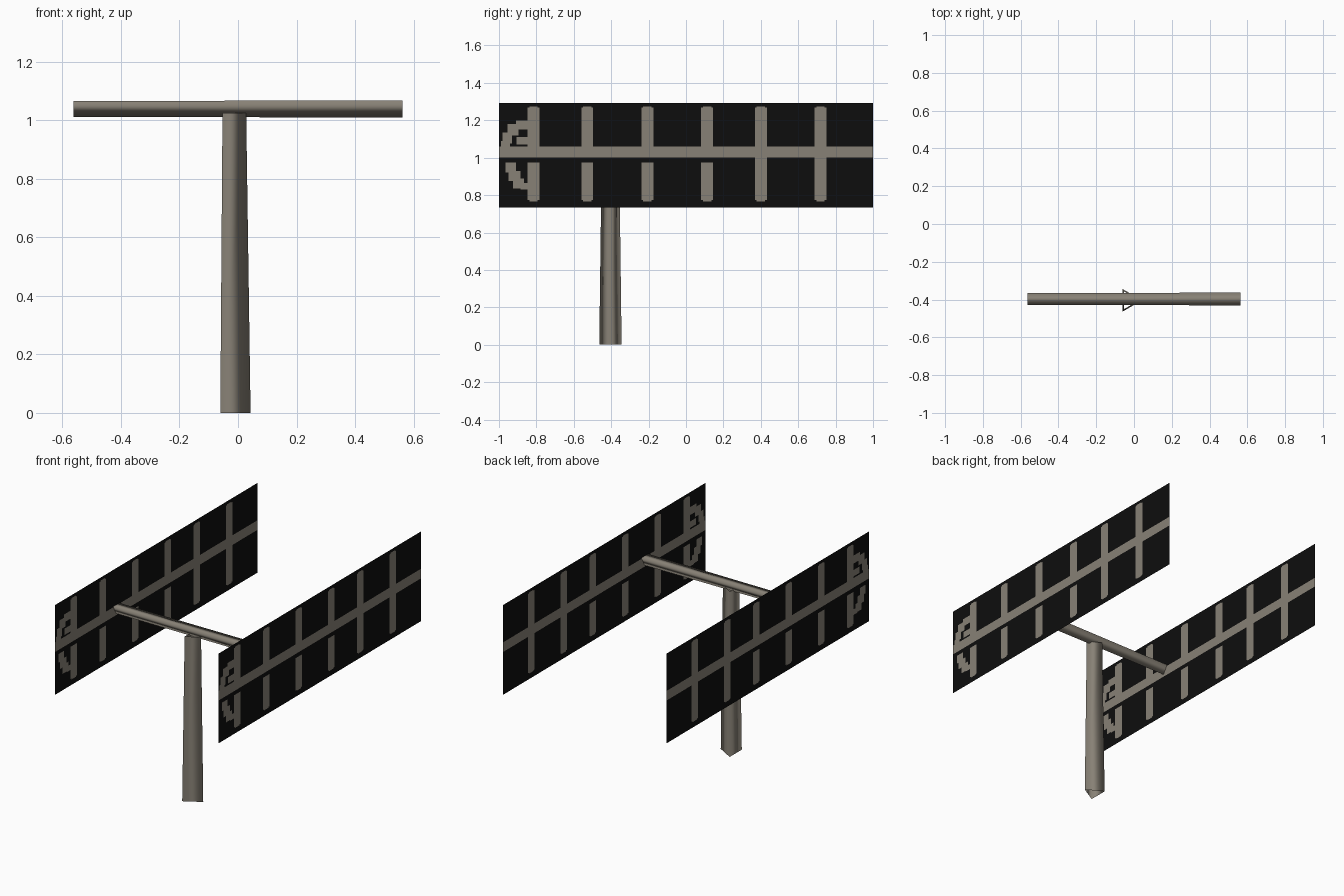
import bpy, bmesh, math
from mathutils import Vector

if "Cube" in bpy.data.objects:
    bpy.data.objects.remove(bpy.data.objects["Cube"])


def material(name, rgb):
    m = bpy.data.materials.new(name)
    m.diffuse_color = (*rgb, 1)
    m.use_nodes = True
    m.node_tree.nodes["Principled BSDF"].inputs["Base Color"].default_value = m.diffuse_color
    return m


GREY = material("weathered grey metal", (0.245, 0.22, 0.18))
BLACK = material("black panel", (0.004, 0.004, 0.004))


def finish(name, bm, mats, smooth=False):
    me = bpy.data.meshes.new(name)
    bm.to_mesh(me)
    bm.free()
    for m in mats:
        me.materials.append(m)
    for p in me.polygons:
        p.use_smooth = smooth
    ob = bpy.data.objects.new(name, me)
    bpy.context.collection.objects.link(ob)
    return ob


def three_sided_tube(name, a, b, ra, rb, point):
    """Open, tapered three-sided tube from a to b, one corner towards 'point'."""
    a, b, u = Vector(a), Vector(b), Vector(point)
    v = (b - a).normalized().cross(u).normalized()
    bm = bmesh.new()
    rings = []
    for c, r in ((a, ra), (b, rb)):
        rings.append([bm.verts.new(c + r * (math.cos(t) * u + math.sin(t) * v))
                      for t in (0, math.tau / 3, 2 * math.tau / 3)])
    for i in range(3):
        j = (i + 1) % 3
        bm.faces.new((rings[0][i], rings[0][j], rings[1][j], rings[1][i]))
    return finish(name, bm, [GREY], smooth=True)


# Mast and crossbar
three_sided_tube("mast", (-0.026, -0.404, 0), (-0.026, -0.404, 1.025), 0.069, 0.054, (1, 0, 0))
three_sided_tube("crossbar", (-0.563, -0.397, 1.048), (0.563, -0.397, 1.048), 0.036, 0.039, (0, 0, -1))

# Antenna drawing as rectangles: y0, y1, z0, z1
Z0, Z1 = 0.733, 1.293
rects = [(-1, 1, 1.0, 1.06)]                                   # boom
for i, y in enumerate((-0.815, -0.528, -0.207, 0.113, 0.4, 0.719)):
    rects.append((y - 0.032, y + 0.032, 1.03, 1.268))          # upper rod
    rects.append((y - 0.032, y + 0.032, 0.773, 0.974 if i < 4 else 1.03))
    rects.append((y - 0.022, y + 0.022, 0.767, 1.274 if i > 3 else 0.9))
    rects.append((y - 0.022, y + 0.022, 1.1, 1.274))           # rounded tips
rects += [                                                     # front hooks
    (-0.91, -0.84, 1.15, 1.20), (-0.955, -0.895, 1.12, 1.18),
    (-0.98, -0.93, 1.075, 1.135), (-0.99, -0.94, 1.05, 1.09),
    (-0.905, -0.84, 1.07, 1.11),
    (-0.965, -0.91, 0.92, 0.974), (-0.95, -0.885, 0.875, 0.93),
    (-0.925, -0.865, 0.835, 0.89), (-0.885, -0.84, 0.83, 0.865),
]


def panel(name, x):
    """Flat sheet cut along the rectangle edges, cells inside one are grey."""
    ys = sorted({-1.0, 1.0} | {round(c, 3) for r in rects for c in r[:2]})
    zs = sorted({Z0, Z1} | {round(c, 3) for r in rects for c in r[2:]})
    bm = bmesh.new()
    grid = [[bm.verts.new((x, y, z)) for z in zs] for y in ys]
    for i in range(len(ys) - 1):
        for j in range(len(zs) - 1):
            f = bm.faces.new((grid[i][j], grid[i + 1][j], grid[i + 1][j + 1], grid[i][j + 1]))
            y, z = (ys[i] + ys[i + 1]) / 2, (zs[j] + zs[j + 1]) / 2
            inside = any(a < y < b and c < z < d for a, b, c, d in rects)
            f.material_index = 0 if inside else 1
    return finish(name, bm, [GREY, BLACK])


# One panel at each end of the crossbar
panel("left_antenna_panel", -0.565)
panel("right_antenna_panel", 0.565)
